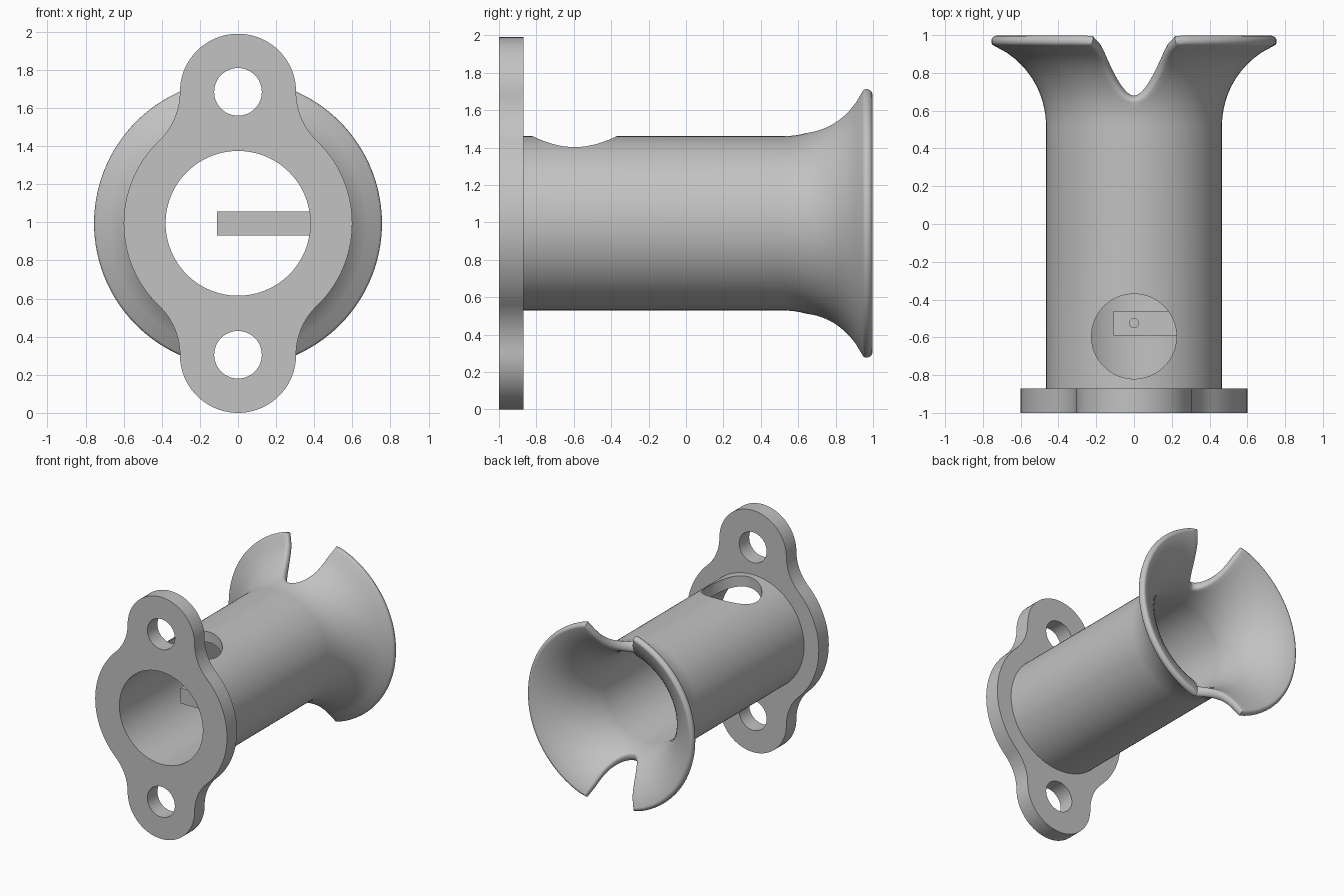
import bpy, bmesh, math
from mathutils import Vector

if "Cube" in bpy.data.objects:
    bpy.data.objects.remove(bpy.data.objects["Cube"])

CZ = 0.995                      # height of the bore axis
OUTER, WALL = 0.466, 0.086      # tube radius and wall thickness
FLARE, TIP, END = 0.52, 0.645, 0.945   # along y: flare start, notch bottom, lip
ARC = 0.4645                    # flare arc radius
SEG = 48                        # columns per half turn

grey = bpy.data.materials.new("plain grey")
grey.diffuse_color = (0.54, 0.54, 0.54, 1)
grey.use_nodes = True
grey.node_tree.nodes["Principled BSDF"].inputs["Base Color"].default_value = grey.diffuse_color


def finish(obj):
    obj.data.materials.clear()
    obj.data.materials.append(grey)
    bpy.ops.object.select_all(action='DESELECT')
    obj.select_set(True)
    bpy.context.view_layer.objects.active = obj
    bpy.ops.object.shade_smooth_by_angle(angle=math.radians(32))


def cut_cylinder(obj, radius, depth, loc, verts):
    bpy.ops.mesh.primitive_cylinder_add(vertices=verts, radius=radius, depth=depth, location=loc)
    cutter = bpy.context.object
    cutter.hide_render = True
    mod = obj.modifiers.new("cut", 'BOOLEAN')
    mod.object, mod.operation, mod.solver = cutter, 'DIFFERENCE', 'EXACT'
    bpy.context.view_layer.objects.active = obj
    bpy.ops.object.modifier_apply(modifier=mod.name)
    bpy.data.objects.remove(cutter)


def arc(cx, cy, r, a0, a1, n):
    return [(cx + r * math.cos(math.radians(a0 + (a1 - a0) * i / n)),
             cy + r * math.sin(math.radians(a0 + (a1 - a0) * i / n))) for i in range(n + 1)]


# Flange: two lobes blended into a disc, with a bore and two bolt holes
LOBE, LR, DISC = 0.69, 0.305, 0.60
fillet = (LOBE**2 + LR**2 - DISC**2) / (2 * (DISC - LR))
fx = LR + fillet
a = math.degrees(math.atan2(LOBE, fx))
quarter = (arc(0, LOBE, LR, 90, 0, 20) + arc(fx, LOBE, fillet, 180, 180 + a, 14)[1:]
           + arc(0, 0, DISC, a, 0, 14)[1:])
right = quarter + [(x, -y) for x, y in quarter[-2::-1]]
outline = right + [(-x, y) for x, y in right[-2:0:-1]]
curve = bpy.data.curves.new("flange", 'CURVE')
curve.dimensions, curve.fill_mode, curve.extrude = '2D', 'BOTH', 0.065
for pts in (outline, arc(0, 0, OUTER - WALL, 0, 360, 2 * SEG)[:-1],
            arc(0, LOBE, 0.125, 0, 360, 48)[:-1], arc(0, -LOBE, 0.125, 0, 360, 48)[:-1]):
    sp = curve.splines.new('POLY')
    sp.points.add(len(pts) - 1)
    for p, (x, y) in zip(sp.points, pts):
        p.co = (x, y, 0, 1)
    sp.use_cyclic_u = True
flange = bpy.data.objects.new("flange", curve)
bpy.context.collection.objects.link(flange)
flange.rotation_euler = (math.pi / 2, 0, 0)
flange.location = (0, -0.935, CZ)
flange.select_set(True)
bpy.context.view_layer.objects.active = flange
bpy.ops.object.convert(target='MESH')
finish(bpy.context.object)

# Tube with a flared mouth, two notches and a rolled lip
ROWS = [-0.871, FLARE, 0.55, 0.58, 0.61] + [TIP + (END - TIP) * (k / 16)**2 for k in range(17)]
FIRST = 5                       # row at the bottom of the notches
bm = bmesh.new()


def station(y, u, side):
    """Outer and inner points at length y and sweep u (-1..1) of one half."""
    d = max(0.0, y - FLARE)
    r = OUTER + ARC - math.sqrt(ARC**2 - d * d)
    t = WALL - 0.031 * d / (END - FLARE)
    s = max(0.0, (y - TIP) / (END - TIP))
    phi = u * math.acos((0.21 * math.sqrt(s) + 0.02 * s**12) / r)
    sn = d / ARC
    ri, yi = r - t * math.sqrt(1 - sn * sn), y + t * sn
    c, z = side * math.cos(phi), math.sin(phi)
    return Vector((r * c, y, r * z)), Vector((ri * c, yi, ri * z))


for side in (1, -1):
    grid = [[station(y, 2 * j / SEG - 1, side) for j in range(SEG + 1)] for y in ROWS]
    vo = [[bm.verts.new(p[0]) for p in row] for row in grid]
    vi = [[bm.verts.new(p[1]) for p in row] for row in grid]
    for g in (vo, vi):
        for i in range(len(ROWS) - 1):
            for j in range(SEG):
                bm.faces.new((g[i][j], g[i][j + 1], g[i + 1][j + 1], g[i + 1][j]))
    for j in range(SEG):
        bm.faces.new((vo[0][j], vi[0][j], vi[0][j + 1], vo[0][j + 1]))
    # half-round lip following the notch edges and the rim
    last = len(ROWS) - 1
    path = ([(i, 0) for i in range(FIRST, last)] + [(last, j) for j in range(SEG + 1)]
            + [(i, SEG) for i in range(last - 1, FIRST - 1, -1)])
    mids = [(grid[i][j][0] + grid[i][j][1]) / 2 for i, j in path]
    strips = []
    for k, (i, j) in enumerate(path):
        if k == 0:
            tangent = Vector((side, 0, 0))
        elif k == len(path) - 1:
            tangent = Vector((-side, 0, 0))
        else:
            tangent = (mids[k + 1] - mids[k]).normalized() + (mids[k] - mids[k - 1]).normalized()
        half = (grid[i][j][0] - grid[i][j][1]) / 2
        out = side * tangent.cross(half).normalized() * 0.023
        strip = [vo[i][j]]
        for m in range(1, 8):
            th = math.pi * m / 8
            strip.append(bm.verts.new(mids[k] + half * math.cos(th) + out * math.sin(th)))
        strips.append(strip + [vi[i][j]])
    for s0, s1 in zip(strips, strips[1:]):
        for m in range(8):
            bm.faces.new((s0[m], s0[m + 1], s1[m + 1], s1[m]))

bmesh.ops.remove_doubles(bm, verts=bm.verts, dist=1e-5)
bmesh.ops.recalc_face_normals(bm, faces=bm.faces)
bmesh.ops.translate(bm, verts=bm.verts, vec=(0, 0, CZ))
mesh = bpy.data.meshes.new("flared_tube")
bm.to_mesh(mesh)
bm.free()
tube = bpy.data.objects.new("flared_tube", mesh)
bpy.context.collection.objects.link(tube)
# round port in the top of the tube
cut_cylinder(tube, 0.225, 1.0, (0, -0.595, CZ + 0.6), 64)
finish(tube)

# Small bar reaching into the bore from the right wall, with a pin hole
bpy.ops.mesh.primitive_cube_add(size=1, location=(0.174, -0.525, CZ - 0.002))
bar = bpy.context.object
bar.name = "inner_bar"
bar.scale = (0.566, 0.13, 0.126)
bpy.ops.object.transform_apply(location=True, scale=True)
cut_cylinder(bar, 0.024, 0.4, (0, -0.525, CZ), 24)
finish(bar)
